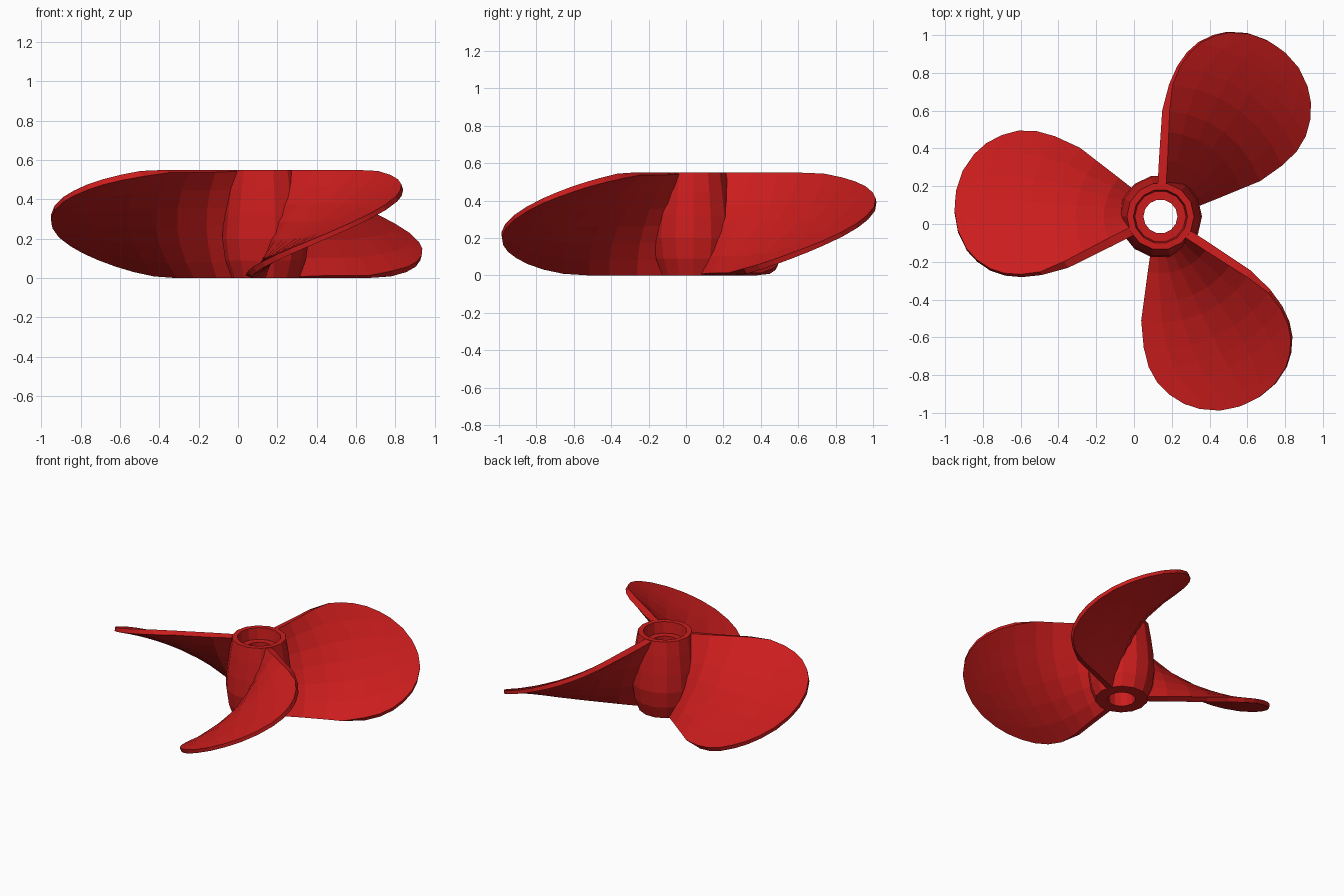
import bpy, bmesh, math

if "Cube" in bpy.data.objects:
    bpy.data.objects.remove(bpy.data.objects["Cube"])

CX, CY, H = 0.14, 0.04, 0.55          # shaft axis and overall height
HALF = math.radians(33.6)             # half angle swept by a blade
K = H / (2 * HALF)                    # helix rise per radian

red = bpy.data.materials.new("red")
red.diffuse_color = (0.6, 0.012, 0.012, 1)
red.use_nodes = True
red.node_tree.nodes["Principled BSDF"].inputs["Base Color"].default_value = red.diffuse_color


def make_object(name, bm):
    bmesh.ops.recalc_face_normals(bm, faces=bm.faces)
    me = bpy.data.meshes.new(name)
    bm.to_mesh(me)
    bm.free()
    me.materials.append(red)
    ob = bpy.data.objects.new(name, me)
    ob.location = (CX, CY, 0)
    bpy.context.collection.objects.link(ob)
    return ob


# Hub: closed profile (radius, z) turned around the shaft axis
def hub(sides=14):
    profile = [(0.09, 0), (0.172, 0), (0.205, 0.09), (0.22, 0.2), (0.212, 0.32),
               (0.195, 0.45), (0.178, H), (0.143, H), (0.135, 0.47), (0.09, 0.47)]
    bm = bmesh.new()
    rings = []
    for i in range(sides):
        a = 2 * math.pi * i / sides
        rings.append([bm.verts.new((r * math.cos(a), r * math.sin(a), z)) for r, z in profile])
    n = len(profile)
    for i in range(sides):
        p, q = rings[i], rings[(i + 1) % sides]
        for j in range(n):
            bm.faces.new((p[j], q[j], q[(j + 1) % n], p[(j + 1) % n]))
    make_object("hub", bm)


# Blade stations: radius, half angle, centre shift (degrees), thickness
STATIONS = [(0.16, 33.6, 0, 0.045), (0.30, 33.6, 0, 0.045), (0.45, 33.6, 0, 0.04),
            (0.56, 33.6, 0, 0.036), (0.70, 31, 0.2, 0.034), (0.80, 28.5, 0.3, 0.032),
            (0.88, 25.5, 0.6, 0.03), (0.945, 22, 1, 0.03), (1.0, 18, 1.2, 0.028),
            (1.04, 14, 1.5, 0.026), (1.075, 8.5, 1.5, 0.025), (1.09, 3, 1.5, 0.025)]


# Blade: helical sheet with thickness, trimmed flat at the hub's end planes
def blade(name, angle, cols=6):
    bm = bmesh.new()

    def surface(side):
        grid = []
        for r, half, shift, t in STATIONS:
            phi = math.atan2(K, r)
            off = side * t / 2
            row = []
            for j in range(cols + 1):
                th = math.radians(shift + half * (2 * j / cols - 1))
                z = min(H, max(0, H / 2 + K * th + off * math.cos(phi)))
                th = (z - H / 2 - off * math.cos(phi)) / K
                a = angle + th - off * math.sin(phi) / r
                row.append(bm.verts.new((r * math.cos(a), r * math.sin(a), z)))
            grid.append(row)
        for i in range(len(grid) - 1):
            for j in range(cols):
                bm.faces.new((grid[i][j], grid[i + 1][j], grid[i + 1][j + 1], grid[i][j + 1]))
        return grid

    def border(g):
        return ([row[0] for row in g] + g[-1][1:] +
                [row[-1] for row in reversed(g[:-1])] + g[0][-2:0:-1])

    p, q = border(surface(1)), border(surface(-1))
    for i in range(len(p)):
        k = (i + 1) % len(p)
        bm.faces.new((p[i], p[k], q[k], q[i]))
    make_object(name, bm)


hub()
for i in range(3):
    blade(f"blade_{i + 1}", math.radians(174.3 + 120 * i))
